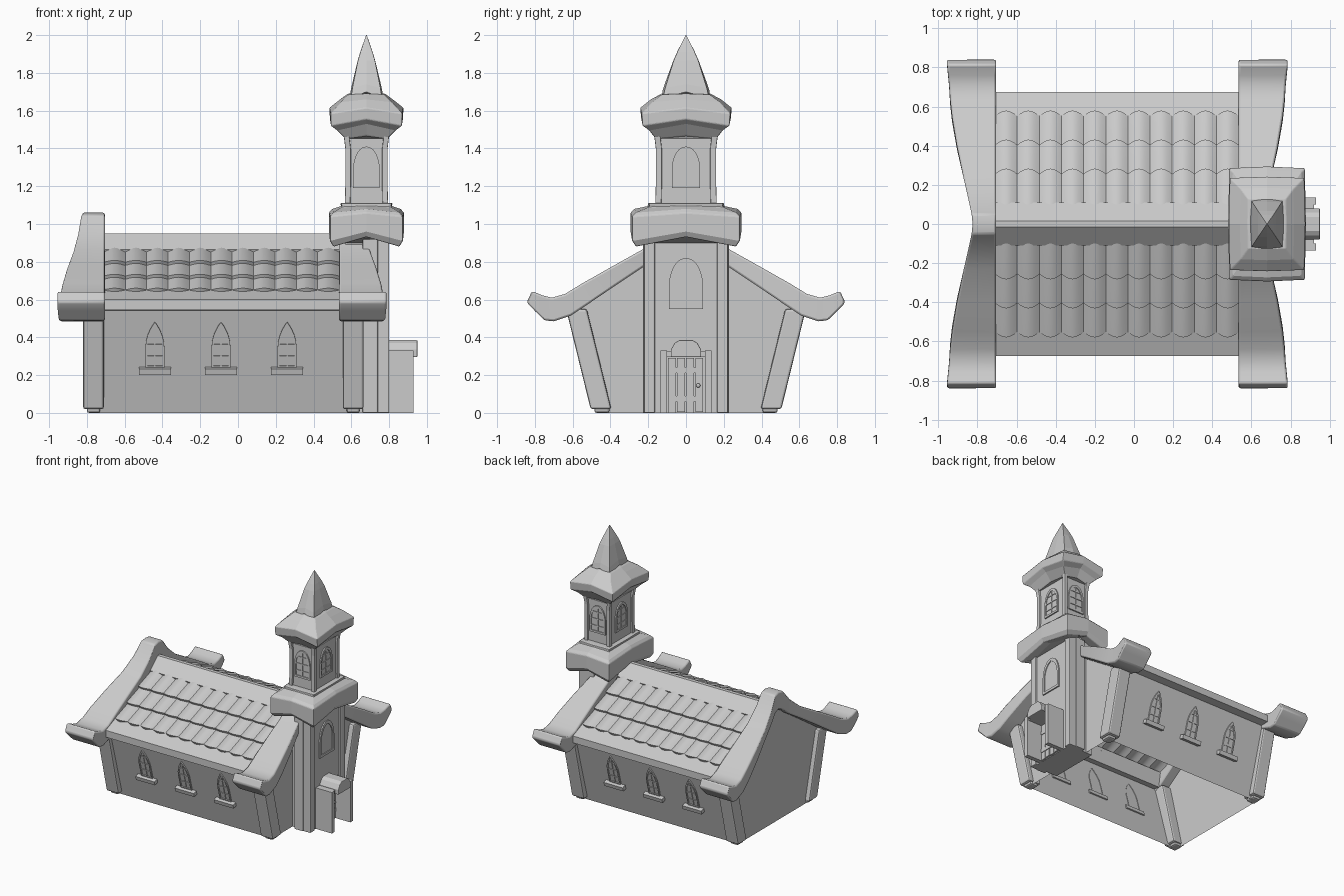
import bpy, bmesh, math
from mathutils import Vector, Matrix

if "Cube" in bpy.data.objects:
    bpy.data.objects.remove(bpy.data.objects["Cube"])


def loft(rings, cap=True, closed=True):
    """Skin equal-length rings of points into (verts, faces)."""
    n = len(rings[0])
    verts = [Vector(p) for r in rings for p in r]
    faces = []
    for i in range(len(rings) - 1):
        for j in range(n if closed else n - 1):
            k = (j + 1) % n
            faces.append((i * n + j, i * n + k, (i + 1) * n + k, (i + 1) * n + j))
    if cap:
        faces.append(tuple(reversed(range(n))))
        faces.append(tuple(range(len(verts) - n, len(verts))))
    return verts, faces


def box(x0, x1, y0, y1, z0, z1):
    return loft([[(x0, y0, z), (x1, y0, z), (x1, y1, z), (x0, y1, z)] for z in (z0, z1)])


def prism_x(section, x0, x1, cap=True):
    return loft([[(x, y, z) for y, z in section] for x in (x0, x1)], cap)


def build(name, parts, bevel=0, mirror=False, smooth=False, matrix=None, recalc=True):
    bm = bmesh.new()
    for verts, faces in parts:
        vs = [bm.verts.new(matrix @ v if matrix else v) for v in verts]
        for f in faces:
            bm.faces.new([vs[i] for i in f])
    if recalc:
        bmesh.ops.recalc_face_normals(bm, faces=bm.faces)
    me = bpy.data.meshes.new(name)
    bm.to_mesh(me)
    bm.free()
    ob = bpy.data.objects.new(name, me)
    bpy.context.collection.objects.link(ob)
    if bevel:
        m = ob.modifiers.new("Bevel", 'BEVEL')
        m.width, m.segments, m.limit_method = bevel, 2, 'ANGLE'
        m.angle_limit = math.radians(35)
    if mirror:
        m = ob.modifiers.new("Mirror", 'MIRROR')
        m.use_axis = (False, True, False)
        m.use_mirror_merge = False
    if smooth:
        bpy.ops.object.select_all(action='DESELECT')
        ob.select_set(True)
        bpy.context.view_layer.objects.active = ob
        bpy.ops.object.shade_smooth_by_angle(angle=math.radians(35))
    return ob


# Nave walls: open shell with leaning sides and gables
def wall_y(z):
    return 0.455 + 0.28 * z


gable = [(-wall_y(0), 0), (wall_y(0), 0), (wall_y(.56), .56), (0, .92), (-wall_y(.56), .56)]
sides = [[(x, wall_y(z), z) for z in (0, .56)] for x in (-.78, .63)]
build("side_walls", [loft(sides, cap=False, closed=False)], mirror=True)
for name, x in (("back_gable", -.785), ("front_gable", .625)):
    build(name, [([Vector((x, y, z)) for y, z in gable], [(0, 4, 3, 2, 1) if x < 0 else (0, 1, 2, 3, 4)])],
          recalc=False)

# Leaning corner posts
for name, x0 in (("back_post", -.82), ("front_post", .555)):
    rings = [[(x0, y, z), (x0 + .11, y, z), (x0 + .11, y + .11, z), (x0, y + .11, z)]
             for y, z in ((.395, .02), (.525, .55))]
    foot = box(x0 + .02, x0 + .09, .405, .485, 0, .03)
    build(name, [loft(rings), foot], bevel=.012, mirror=True)

# Swept gable trims: y, top z, bottom y, bottom z, width
path = [(0, 1.06, 0, .92, .12), (.05, 1.05, .05, .90, .125), (.12, .96, .12, .84, .14),
        (.23, .865, .23, .77, .165), (.40, .77, .38, .67, .20), (.55, .685, .52, .575, .225),
        (.64, .63, .61, .515, .235), (.71, .61, .70, .485, .24), (.76, .622, .75, .49, .245),
        (.815, .645, .80, .54, .25), (.842, .59, .835, .575, .25)]
for name, inner, s in (("back_trim", -.705, -1), ("front_trim", .535, 1)):
    half = [[(inner, y, zt), (inner + s * w, y, zt), (inner + s * w, yb, zb), (inner, yb, zb)]
            for y, zt, yb, zb, w in path]
    other = [[(x, -y, z) for x, y, z in r] for r in half[:0:-1]]
    build(name, [loft(other + half)], bevel=.01, smooth=True)

# Roof: ridge cap and eave beams
build("ridge_cap", [prism_x([(-.11, .865), (-.015, .95), (.015, .95), (.11, .865), (.10, .84), (0, .90), (-.10, .84)],
                            -.71, .55)])
build("eave_beam", [prism_x([(.54, .655), (.675, .60), (.675, .545), (.56, .54)], -.71, .54)], mirror=True)

# Rounded roof tiles in three overlapping rows
COLS, SEG, ROWS = 11, 8, 3
top, low = Vector((0, .10, .855)), Vector((0, .545, .635))
normal = Vector((0, .44, .90))
tiles = []
for r in range(ROWS):
    rings = []
    for t, lift in ((-.12, -.004), (.5, .008), (1, .018), (1, -.006)):
        ring = []
        for i in range(COLS * SEG + 1):
            hump = math.sin(math.pi * (i % SEG) / SEG)
            u = (r + t + .12 * hump * (t == 1)) / ROWS
            p = top.lerp(low, u) + normal * (lift + .02 * hump)
            p.x = -.71 + 1.245 * i / (COLS * SEG)
            ring.append(p)
        rings.append(ring)
    tiles.append(loft(rings[::-1], cap=False, closed=False))
build("roof_tiles", tiles, mirror=True, smooth=True, recalc=False)


# Arched windows built on a wall plane (u across, v up, n outward)
def half_width(w, h, v, pointed):
    s = h * .45
    if v <= s:
        return w / 2
    t = min(1, (v - s) / (h - s))
    return w / 2 * (1 - t ** 2.0 if pointed else math.sqrt(1 - t ** 2)) * .97 + .015 * w * (t < 1)


def arch(w, h, n, inset=0, pointed=True):
    vs = [0, h * .45] + [h * (.45 + .55 * math.sin(math.pi / 2 * i / 6)) for i in range(1, 6)]
    right = [(half_width(w, h, v, pointed) - inset * .9, max(v, 0)) for v in vs]
    right = [(max(u, .004), inset + v * (h - 2 * inset) / h) for u, v in right]
    return [(u, v, n) for u, v in right] + [(0, h - inset, n)] + [(-u, v, n) for u, v in right[::-1]]


def window(name, origin, up, out, w, h, pointed=True, bars=3, sill=False):
    V, N = Vector(up).normalized(), Vector(out).normalized()
    U = V.cross(N)
    m = Matrix((U, V, N)).transposed().to_4x4()
    m.translation = Vector(origin)
    f = w * .11
    frame = loft([arch(w, h, -.004, 0, pointed), arch(w, h, .01, 0, pointed),
                  arch(w, h, .01, f, pointed), arch(w, h, .002, f, pointed)], cap=False)
    pane = [Vector(p) for p in arch(w, h, .003, f, pointed)]
    parts = [frame, (pane, [tuple(range(len(pane)))])]
    if bars:
        parts.append(box(-.004, .004, f, h - f, .002, .008))
        for i in range(1, bars + 1):
            v = h * i / (bars + 1)
            k = half_width(w, h, v, pointed) - f * .5
            parts.append(box(-k, k, v - .004, v + .004, .002, .008))
    if sill:
        parts.append(box(-.085, .085, -.03, .002, -.01, .035))
    build(name, parts, matrix=m)


for s, side in ((-1, "front"), (1, "back")):
    for x in (-.44, -.09, .26):
        window(side + "_nave_window", (x, s * wall_y(.24), .24), (0, s * .28, 1), (0, s, -.28),
               .10, .25, sill=True)


# Tower: eight-point rings (corners plus raised side middles)
TX = .68


def ring(hx, hy, zc, zm=None):
    zm = zc if zm is None else zm
    dirs = [(1, -1), (1, 0), (1, 1), (0, 1), (-1, 1), (-1, 0), (-1, -1), (0, -1)]
    return [(TX + hx * a * (1 if b else 1.03), hy * b * (1 if a else 1.03), zc if a and b else zm)
            for a, b in dirs]


build("tower_base", [box(.57, .785, -.20, .20, 0, .95)])
build("tower_base_corner", [box(.70, .80, .165, .222, 0, .93), box(.66, .74, .19, .228, 0, .92)],
      bevel=.006, mirror=True)
build("tower_cornice", [loft([ring(*a) for a in (
    (.11, .20, .90, .95), (.175, .265, .88, .93), (.193, .285, .91, .96), (.193, .285, 1.04, 1.06),
    (.175, .265, 1.06, 1.08), (.13, .195, 1.09, 1.095), (.135, .197, 1.11), (.115, .17, 1.112))])], bevel=.006)
build("belfry", [box(TX - .10, TX + .10, -.147, .147, 1.08, 1.52)])
posts = []
for a in (-1, 1):
    posts.append(loft([[(TX + a * (.083 + d), .128 + d, z), (TX + a * (.112 + d), .128 + d, z),
                        (TX + a * (.112 + d), .160 + d, z), (TX + a * (.083 + d), .160 + d, z)]
                       for d, z in ((.003, 1.09), (0, 1.2), (0, 1.4), (.012, 1.5))]))
build("belfry_corner", posts, bevel=.004, mirror=True)
build("belfry_roof", [loft([ring(*a) for a in (
    (.11, .16, 1.45, 1.47), (.155, .195, 1.495, 1.53), (.188, .23, 1.52, 1.555), (.19, .235, 1.585, 1.615),
    (.135, .18, 1.645, 1.66), (.095, .125, 1.685, 1.69))])], bevel=.005)
build("spire", [loft([ring(*a) for a in (
    (.06, .09, 1.68), (.082, .122, 1.665, 1.70), (.074, .11, 1.72, 1.74), (.045, .065, 1.865),
    (.032, .046, 1.91), (.002, .002, 2.0))])])
for a in (-1, 1):
    window("belfry_side_window", (TX, a * .147, 1.19), (0, 0, 1), (0, a, 0), .14, .22, False)
    window("belfry_end_window", (TX + a * .10, 0, 1.19), (0, 0, 1), (a, 0, 0), .15, .22, False)
window("tower_niche", (.785, 0, .55), (0, 0, 1), (1, 0, 0), .18, .27, False, bars=0)

# Porch: jambs, slab, arched lintel, plank door with knob
build("porch_jamb", [box(.78, .93, .10, .135, 0, .33)], mirror=True)
build("porch_slab", [box(.78, .92, -.11, .11, .295, .328)])
build("porch_lintel", [prism_x([(-.08, .295), (.08, .295), (.08, .335), (.06, .37), (.035, .385),
                                (-.035, .385), (-.06, .37), (-.08, .335)], .78, .95)], bevel=.005)
planks = [box(.788, .803, -.095 + i * .048, -.053 + i * .048, .004 * (i % 2), .29) for i in range(4)]
planks += [box(.80, .808, -.09, .09, z, z + .03) for z in (.06, .21)]
build("door", planks)
bpy.ops.mesh.primitive_uv_sphere_add(segments=12, ring_count=8, radius=.011, location=(.813, .065, .145))
bpy.context.object.name = "door_knob"
